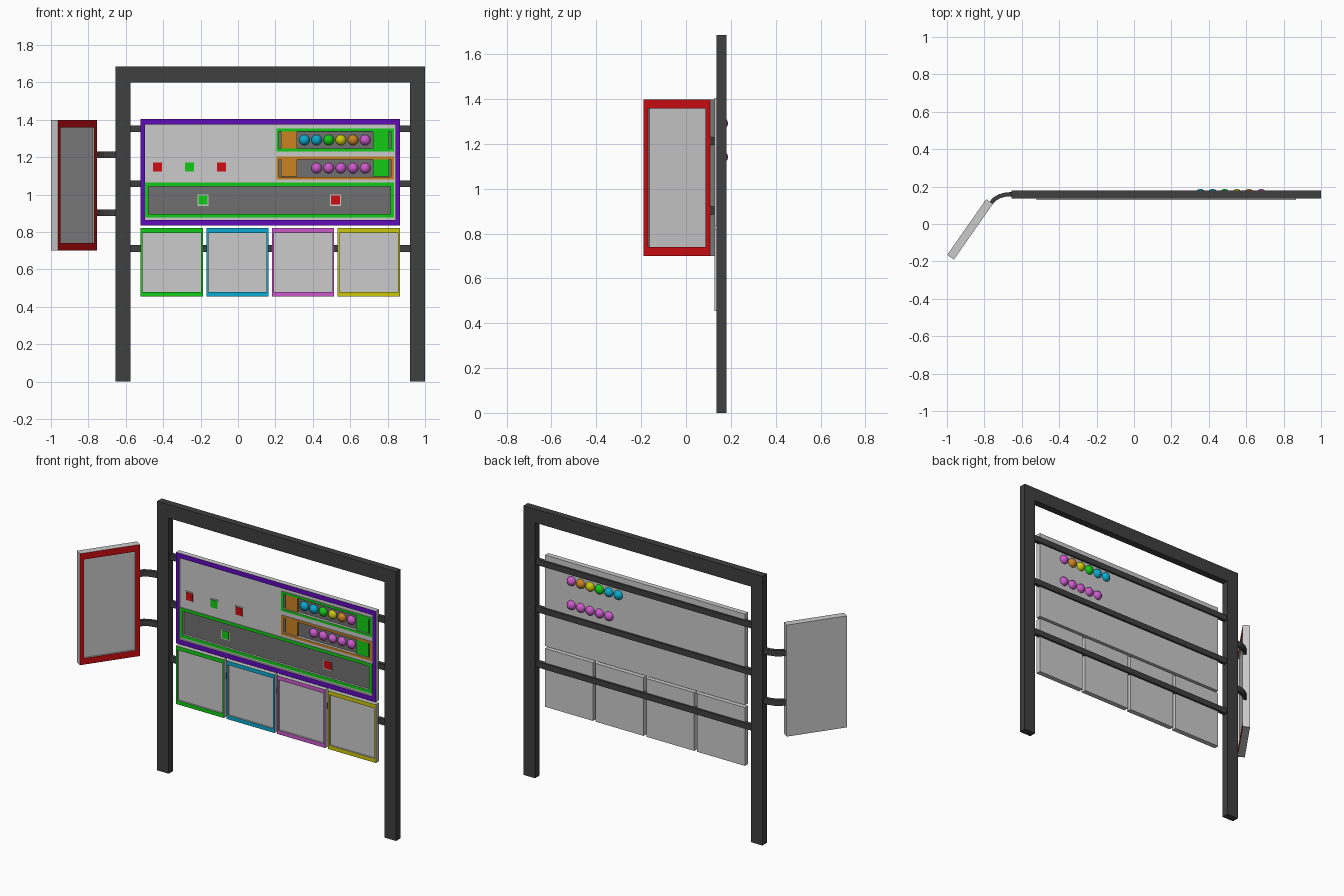
import bpy, bmesh, math

if "Cube" in bpy.data.objects:
    bpy.data.objects.remove(bpy.data.objects["Cube"])

def mat(name, r, g, b):
    m = bpy.data.materials.new(name)
    m.diffuse_color = (r, g, b, 1)
    m.use_nodes = True
    m.node_tree.nodes["Principled BSDF"].inputs["Base Color"].default_value = m.diffuse_color
    return m

LIGHT = mat("light grey", .6, .6, .6)
MID = mat("mid grey", .16, .16, .16)
DARK = mat("dark grey", .05, .05, .052)
RED = mat("red", .62, .004, .006)
GREEN = mat("green", .006, .6, .008)
CYAN = mat("cyan", .003, .4, .62)
PINK = mat("pink", .6, .1, .6)
YELLOW = mat("yellow", .6, .57, .004)
ORANGE = mat("orange", .6, .23, .015)
PURPLE = mat("purple", .12, .003, .5)

def finish(name, bm, *mats):
    bmesh.ops.recalc_face_normals(bm, faces=bm.faces)
    me = bpy.data.meshes.new(name)
    bm.to_mesh(me)
    bm.free()
    for m in mats:
        me.materials.append(m)
    ob = bpy.data.objects.new(name, me)
    bpy.context.collection.objects.link(ob)
    return ob

def box(name, x0, x1, y0, y1, z0, z1, m):
    bm = bmesh.new()
    bmesh.ops.create_cube(bm, size=1)
    for v in bm.verts:
        v.co = ((x0 + x1) / 2 + v.co.x * (x1 - x0),
                (y0 + y1) / 2 + v.co.y * (y1 - y0),
                (z0 + z1) / 2 + v.co.z * (z1 - z0))
    return finish(name, bm, m)

def prism(name, pts, offset, m):
    """Extrude a closed outline by an offset vector."""
    bm = bmesh.new()
    f = bm.faces.new([bm.verts.new(p) for p in pts])
    r = bmesh.ops.extrude_face_region(bm, geom=[f])
    vs = [e for e in r["geom"] if isinstance(e, bmesh.types.BMVert)]
    bmesh.ops.translate(bm, verts=vs, vec=offset)
    return finish(name, bm, m)

def tray(name, x0, x1, z0, z1, front, floor, back, mx, mz, rim, inner):
    """Shallow box with a coloured front rim and a recessed floor."""
    bm = bmesh.new()
    def ring(dx, dz, y):
        return [bm.verts.new(p) for p in (
            (x0 + dx, y, z0 + dz), (x1 - dx, y, z0 + dz),
            (x1 - dx, y, z1 - dz), (x0 + dx, y, z1 - dz))]
    rings = [ring(0, 0, back), ring(0, 0, front), ring(mx, mz, front), ring(mx, mz, floor)]
    bm.faces.new(rings[0])
    bm.faces.new(rings[3]).material_index = 2
    for k in range(3):
        a, b = rings[k], rings[k + 1]
        for i in range(4):
            j = (i + 1) % 4
            bm.faces.new((a[i], a[j], b[j], b[i])).material_index = 1 if k == 1 else 0
    return finish(name, bm, LIGHT, rim, inner)

# Portal frame and cross rails
outline = [(-.655, 0), (-.575, 0), (-.575, 1.6), (.92, 1.6), (.92, 0), (1, 0), (1, 1.685), (-.655, 1.685)]
prism("portal_frame", [(x, .136, z) for x, z in outline], (0, .044, 0), DARK)
for i, z in enumerate((.712, 1.057, 1.352)):
    box(f"cross_rail_{i}", -.6, .95, .148, .172, z - .018, z + .018, DARK)

# Main activity panel, with its face built around the bead windows
tray("main_panel", -.52, .865, .835, 1.405, .128, .152, .16, .022, .03, PURPLE, LIGHT)
for i, (x0, x1, z0, z1) in enumerate([
        (-.498, .205, 1.064, 1.375), (.205, .843, 1.353, 1.375),
        (.205, .843, 1.203, 1.23), (.205, .843, 1.064, 1.08),
        (.833, .843, 1.08, 1.203), (.833, .843, 1.23, 1.353),
        (-.498, .843, .865, .877), (.835, .843, .877, 1.064)]):
    box(f"panel_face_{i}", x0, x1, .138, .154, z0, z1, LIGHT)

# Bead windows with end blocks and beads
rows = [(1.2915, GREEN, (CYAN, CYAN, GREEN, YELLOW, ORANGE, PINK)),
        (1.1415, ORANGE, (None, PINK, PINK, PINK, PINK, PINK))]
for r, (z, rim, beads) in enumerate(rows):
    tray(f"bead_window_{r}", .205, .833, z - .0615, z + .0615, .134, .151, .156, .015, .015, rim, MID)
    box(f"left_block_{r}", .23, .315, .139, .154, z - .045, z + .045, ORANGE)
    box(f"right_block_{r}", .722, .807, .139, .154, z - .045, z + .045, GREEN)
    for i, m in enumerate(beads):
        if m is None:
            continue
        bm = bmesh.new()
        bmesh.ops.create_uvsphere(bm, u_segments=24, v_segments=14, radius=.029)
        bmesh.ops.translate(bm, verts=bm.verts, vec=(.355 + .065 * i, .158, z))
        for f in bm.faces:
            f.smooth = True
        finish(f"bead_{r}_{i}", bm, m)

# Long slot window and small square tiles
tray("slot_window", -.498, .835, .877, 1.064, .134, .147, .156, .02, .02, GREEN, MID)
tiles = [(-.43, 1.147, .138, RED), (-.26, 1.147, .138, GREEN), (-.087, 1.147, .138, RED),
         (-.187, .97, .147, GREEN), (.522, .97, .147, RED)]
for i, (x, z, y, m) in enumerate(tiles):
    box(f"tile_border_{i}", x - .03, x + .03, y - .003, y + .003, z - .03, z + .03, LIGHT)
    box(f"tile_{i}", x - .024, x + .024, y - .006, y + .002, z - .024, z + .024, m)

# Four lower panels
for i, m in enumerate((GREEN, CYAN, PINK, YELLOW)):
    x = -.52 + .351 * i
    tray(f"lower_panel_{i}", x, x + .332, .455, .82, .128, .138, .16, .01, .025, m, LIGHT)

# Angled side panel
side = tray("side_panel", -.1815, .1815, .7, 1.398, 0, .01, .044, .026, .04, RED, LIGHT)
side.location = (-.8585, -.0415, 0)
side.rotation_euler.z = math.radians(55)

# Curved arms that hold the side panel
path = [(-.64, .16), (-.685, .158), (-.72, .148), (-.745, .133), (-.765, .112), (-.778, .095)]
left, right = [], []
for i, (x, y) in enumerate(path):
    a, b = path[max(i - 1, 0)], path[min(i + 1, len(path) - 1)]
    dx, dy = b[0] - a[0], b[1] - a[1]
    n = math.hypot(dx, dy)
    left.append((x - dy / n * .011, y + dx / n * .011))
    right.append((x + dy / n * .011, y - dx / n * .011))
for i, z in enumerate((.885, 1.195)):
    prism(f"side_arm_{i}", [(x, y, z) for x, y in left + right[::-1]], (0, 0, .036), DARK)
